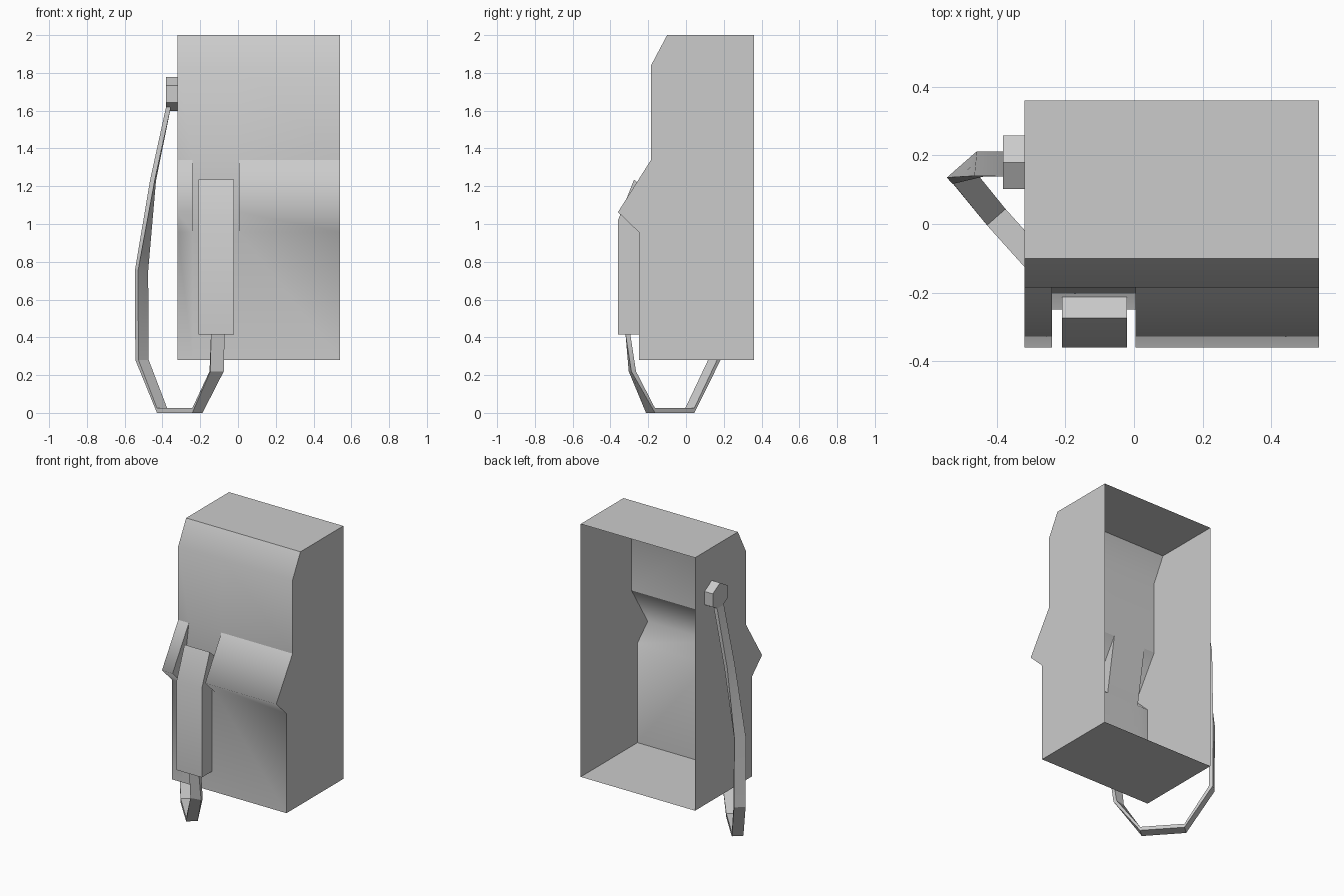
import bpy, bmesh, math
from mathutils import Vector

cube = bpy.data.objects.get("Cube")
if cube:
    bpy.data.objects.remove(cube, do_unlink=True)

grey = bpy.data.materials.new("plain grey")
grey.use_nodes = True
colour = (0.6, 0.6, 0.6, 1)
grey.diffuse_color = colour
grey.node_tree.nodes["Principled BSDF"].inputs["Base Color"].default_value = colour


def finish(name, bm, soft=()):
    """Make a smooth-shaded object; edges at the soft heights stay unsharpened."""
    bmesh.ops.remove_doubles(bm, verts=bm.verts, dist=0.0001)
    bmesh.ops.recalc_face_normals(bm, faces=bm.faces)
    for f in bm.faces:
        f.smooth = True
    for e in bm.edges:
        a, b = (v.co for v in e.verts)
        along_x = abs(a.z - b.z) < 0.001 and abs(a.y - b.y) < 0.001
        if along_x and any(abs(a.z - z) < 0.001 for z in soft):
            continue
        e.smooth = e.calc_face_angle(math.pi) < math.radians(30)
    mesh = bpy.data.meshes.new(name)
    bm.to_mesh(mesh)
    bm.free()
    mesh.materials.append(grey)
    obj = bpy.data.objects.new(name, mesh)
    bpy.context.collection.objects.link(obj)
    return obj


def face(bm, points):
    return bm.faces.new([bm.verts.new(p) for p in points])


# Cabinet shell: side profile swept across, open at the back, with a notch
BROW, TIP, SILL = (-0.185, 1.34), (-0.36, 1.063), (-0.25, 0.957)
profile = [(0.36, 2), (-0.1, 2), (-0.185, 1.84), BROW, TIP, SILL,
           (-0.25, 0.28), (0.36, 0.28)]
notched = [p for p in profile if p != TIP]
stations = [-0.32, -0.24, 0.005, 0.54]

bm = bmesh.new()
for i, (x0, x1) in enumerate(zip(stations, stations[1:])):
    line = notched if i == 1 else profile
    for p, q in zip(line, line[1:]):
        face(bm, [(x0, *p), (x1, *p), (x1, *q), (x0, *q)])
for x in (stations[0], stations[-1]):
    face(bm, [(x, *p) for p in profile])
for x in stations[1:3]:
    face(bm, [(x, *p) for p in (BROW, TIP, SILL)])
finish("cabinet_shell", bm, soft=(TIP[1], SILL[1]))

# Handset resting in the notch
handle_profile = [(-0.275, 1.235), (-0.36, 1.02), (-0.36, 0.415),
                  (-0.25, 0.415), SILL, (-0.213, 1.18)]
bm = bmesh.new()
ends = (-0.21, -0.02)
for x in ends:
    face(bm, [(x, *p) for p in handle_profile])
for p, q in zip(handle_profile, handle_profile[1:] + handle_profile[:1]):
    face(bm, [(ends[0], *p), (ends[1], *p), (ends[1], *q), (ends[0], *q)])
finish("handset", bm)

# Six-sided hose socket on the side wall
bm = bmesh.new()
bmesh.ops.create_cone(bm, cap_ends=True, segments=6, radius1=0.09, radius2=0.09, depth=0.062)
for v in bm.verts:
    x, y, z = v.co
    v.co = (-0.351 + z, 0.18 + x, 1.687 + y)
finish("hose_socket", bm)

# Flat hose: centre point and direction of its width at each bend
diagonal = (0.75, 0.66, 0)
path = [((-0.368, 0.175, 1.62), (0, 1, 0)),
        ((-0.45, 0.175, 1.23), (0.1, 1, 0)),
        ((-0.511, 0.15, 0.75), diagonal),
        ((-0.508, 0.15, 0.28), diagonal),
        ((-0.402, 0.02, 0.0125), diagonal),
        ((-0.215, -0.188, 0.0125), diagonal),
        ((-0.113, -0.284, 0.22), (1, 0.2, 0)),
        ((-0.107, -0.308, 0.42), (1, 0, 0))]
points = [Vector(p) for p, _ in path]
rings = []
bm = bmesh.new()
for i, (_, width) in enumerate(path):
    before = points[max(i - 1, 0)]
    after = points[min(i + 1, len(points) - 1)]
    side = Vector(width).normalized()
    if i in (4, 5):
        thick = Vector((0, 0, 1))
    else:
        thick = (after - before).cross(side).normalized()
        if i > 5 or i < 4:
            thick = Vector((thick.x, thick.y, 0)).normalized() if i > 0 else thick
    if i and thick.dot(previous) < 0 and i not in (4, 5):
        thick = -thick
    if i in (4, 5):
        # inner side of the loop faces up along the bottom run
        thick = thick if (points[0] - points[i]).dot(thick) * inner > 0 else -thick
    if i == 0:
        inner = 1 if thick.x > 0 else -1
    if i > 5:
        thick = inner * Vector((-thick.x, -thick.y, 0)) if (thick.y * inner) < 0 else thick
    previous = thick
    rings.append([bm.verts.new(points[i] + side * a * 0.036 + thick * b * 0.0125)
                  for a, b in ((-1, -1), (1, -1), (1, 1), (-1, 1))])
for r, s in zip(rings, rings[1:]):
    for k in range(4):
        n = (k + 1) % 4
        bm.faces.new((r[k], r[n], s[n], s[k]))
bm.faces.new(rings[0])
bm.faces.new(rings[-1])
finish("hose", bm)
